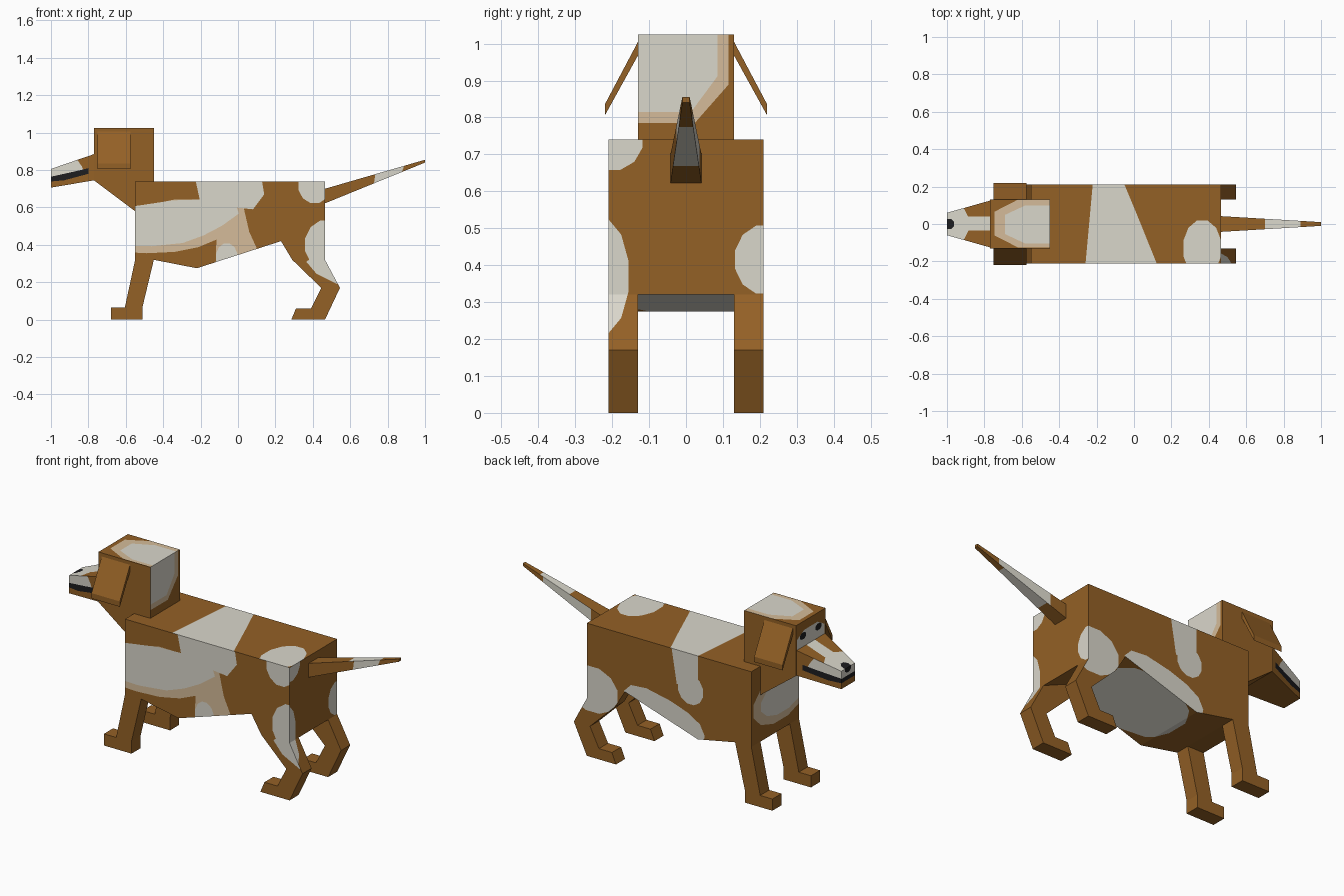
import bpy, bmesh
from math import sin, cos, tau
from mathutils import Vector

if "Cube" in bpy.data.objects:
    bpy.data.objects.remove(bpy.data.objects["Cube"])

# ---------- colours ----------
MATS = []


def colour(name, *rgb):
    m = bpy.data.materials.new(name)
    m.diffuse_color = (*rgb, 1)
    m.use_nodes = True
    m.node_tree.nodes["Principled BSDF"].inputs["Base Color"].default_value = m.diffuse_color
    MATS.append(m)
    return len(MATS) - 1


BROWN = colour("brown coat", 0.296, 0.119, 0.019)
WHITE = colour("cream white", 0.70, 0.68, 0.60)
TAN = colour("pale tan", 0.66, 0.50, 0.32)
BLACK = colour("black", 0.012, 0.012, 0.014)


# ---------- patch outlines ----------
def spot(u, v, ru, rv, n=12):
    return [(u + ru * cos(tau * (i + .5) / n), v + rv * sin(tau * (i + .5) / n)) for i in range(n)]


def box(u0, u1, v0, v1):
    return [(u0, v0), (u1, v0), (u1, v1), (u0, v1)]


def soft(poly):
    """Cut every corner of an outline."""
    out = []
    for a, b in zip(poly, poly[1:] + poly[:1]):
        out += [tuple(Vector(a).lerp(Vector(b), t)) for t in (.25, .75)]
    return out


# ---------- painting ----------
def inside(p, poly):
    hit = False
    for (ax, ay), (bx, by) in zip(poly, poly[1:] + poly[:1]):
        if (ay > p[1]) != (by > p[1]) and p[0] < (bx - ax) * (p[1] - ay) / (by - ay) + ax:
            hit = not hit
    return hit


def facing(bm, side, poly):
    """Faces pointing mainly to one side that overlap the outline's bounds."""
    bm.normal_update()
    axis, sign = "xyz".index(side[1]), (1 if side[0] == "+" else -1)
    uv = [i for i in range(3) if i != axis]
    out = []
    for f in bm.faces:
        if f.normal[axis] * sign < max(abs(c) for c in f.normal) - 1e-6:
            continue
        if all(min(w.co[k] for w in f.verts) < max(p[i] for p in poly) and
               max(w.co[k] for w in f.verts) > min(p[i] for p in poly) for i, k in enumerate(uv)):
            out.append(f)
    return out, uv


def paint(bm, side, col, poly):
    """Cut a patch outline into one side and colour its inside."""
    for a, b in zip(poly, poly[1:] + poly[:1]):
        faces, (u, v) = facing(bm, side, poly)
        geom = list({e for f in faces for e in f.edges} | {w for f in faces for w in f.verts}) + faces
        co, no = Vector(), Vector()
        co[u], co[v], no[u], no[v] = a[0], a[1], b[1] - a[1], a[0] - b[0]
        bmesh.ops.bisect_plane(bm, geom=geom, dist=1e-5, plane_co=co, plane_no=no.normalized())
    faces, (u, v) = facing(bm, side, poly)
    for f in faces:
        c = f.calc_center_median()
        if inside((c[u], c[v]), poly):
            f.material_index = col


# ---------- building ----------
def finish(name, bm, patches=()):
    bmesh.ops.recalc_face_normals(bm, faces=bm.faces)
    if patches:
        bmesh.ops.triangulate(bm, faces=bm.faces[:])
    for p in patches:
        paint(bm, *p)
    me = bpy.data.meshes.new(name)
    bm.to_mesh(me)
    bm.free()
    for m in MATS:
        me.materials.append(m)
    bpy.context.collection.objects.link(bpy.data.objects.new(name, me))


def sweep(name, ring, move, patches=()):
    """Flat outline of 3D points, extruded along a vector."""
    bm = bmesh.new()
    f = bm.faces.new([bm.verts.new(p) for p in ring])
    ext = bmesh.ops.extrude_face_region(bm, geom=[f])["geom"]
    bmesh.ops.translate(bm, verts=[g for g in ext if isinstance(g, bmesh.types.BMVert)], vec=move)
    finish(name, bm, patches)


def slab(name, profile, y0, y1, patches=()):
    sweep(name, [(x, y0, z) for x, z in profile], (0, y1 - y0, 0), patches)


def taper(name, end_a, end_b, patches=()):
    """Block between two upright rectangles (x, half width, z low, z high)."""
    bm = bmesh.new()
    a, b = [[bm.verts.new((x, y, z)) for y, z in box(-w, w, lo, hi)] for x, w, lo, hi in (end_a, end_b)]
    bm.faces.new(a)
    bm.faces.new(b)
    for i in range(4):
        j = (i + 1) % 4
        bm.faces.new((a[i], a[j], b[j], b[i]))
    finish(name, bm, patches)


# ---------- coat patches ----------
thigh_right = [("-y", WHITE, spot(.47, .40, .115, .135)),
               ("-y", WHITE, [(.365, .31), (.42, .245), (.53, .19), (.50, .40)])]
thigh_left = [("+y", WHITE, spot(.43, .38, .16, .13))]
rump_right = [("+x", WHITE, spot(-.23, .37, .077, .16))]
flank_right = [
    ("-y", TAN, soft([(-.75, .56), (-.2, .67), (.08, .55), (-.15, .40), (-.4, .35), (-.75, .37)])),
    ("-y", TAN, [(-.12, .28), (-.11, .60), (.03, .60), (.06, .47), (.11, .36)]),
    ("-y", WHITE, [(-.23, .76), (-.20, .62), (.08, .59), (.14, .67), (.125, .76)]),
    ("-y", WHITE, soft([(-.8, .57), (-.2, .66), (.05, .60), (-.13, .47), (-.35, .39), (-.8, .40)])),
    ("-y", WHITE, spot(-.06, .33, .06, .08)),
    ("-y", WHITE, spot(.41, .72, .09, .10)),
]
flank_left = [
    ("+y", WHITE, [(-.22, .76), (-.22, .55), (-.09, .55), (-.055, .76)]),
    ("+y", WHITE, spot(-.175, .54, .08, .085)),
    ("+y", WHITE, soft([(.26, .40), (.17, .49), (-.12, .43), (-.27, .34), (-.24, .20)])),
]
back_and_belly = [
    ("+z", WHITE, [(-.22, .22), (-.26, -.22), (.125, -.22), (.02, .04), (-.055, .22)]),
    ("+z", WHITE, spot(.365, -.13, .105, .155)),
    ("-z", WHITE, spot(-.02, .02, .245, .235)),
]
ends = [
    ("+x", WHITE, spot(-.20, .74, .085, .085)),
    ("+x", WHITE, spot(.21, .415, .08, .095)),
    ("-x", TAN, spot(-.05, .51, .25, .14)),
    ("-x", WHITE, spot(-.07, .51, .20, .10)),
]

# ---------- body ----------
slab("body", [(-.55, .74), (.465, .74), (.465, .32), (.23, .42), (-.22, .275), (-.45, .32), (-.55, .32)],
     -.21, .21, flank_right + flank_left + thigh_right + thigh_left + rump_right + back_and_belly + ends)

# ---------- legs ----------
front_leg = [(-.55, .32), (-.605, .065), (-.68, .065), (-.68, 0), (-.51, 0), (-.51, .07), (-.45, .32)]
hind_leg = [(.23, .42), (.29, .32), (.445, .17), (.39, .06), (.31, .06), (.285, 0), (.465, 0),
            (.545, .17), (.465, .32)]
for name, y, coat in (("right", -.21, thigh_right + rump_right), ("left", .13, thigh_left)):
    slab("front_leg_" + name, front_leg, y, y + .08)
    slab("hind_leg_" + name, hind_leg, y, y + .08, coat)

# ---------- head and neck, with crown patch and eyes ----------
slab("head", [(-.77, 1.025), (-.45, 1.025), (-.45, .74), (-.55, .74), (-.55, .58), (-.77, .745)], -.13, .13, [
    ("+z", TAN, soft(box(-.745, -.25, -.125, .13))),
    ("+z", WHITE, soft(box(-.69, -.25, -.105, .10))),
    ("+x", TAN, soft(box(-.25, .115, .785, 1.2))),
    ("+x", WHITE, soft(box(-.20, .085, .815, 1.2))),
    ("-x", WHITE, soft(box(-.12, .12, .84, .975))),
    ("-x", BLACK, spot(.068, .945, .03, .02, 8)),
    ("-x", BLACK, spot(-.068, .945, .03, .02, 8)),
])

# ---------- muzzle with blaze, mouth line and nose ----------
lip = [(-1.01, .76), (-.82, .785), (-.835, .82), (-.87, .87), (-1.01, .83)]
mouth = [(-1.01, .738), (-.93, .745), (-.80, .78), (-.80, .81), (-.87, .793), (-1.01, .762)]
taper("muzzle", (-1.0, .06, .706, .806), (-.77, .125, .745, .885),
      [(s, c, p) for s in ("-y", "+y") for c, p in ((WHITE, lip), (BLACK, mouth))] + [
          ("+z", WHITE, box(-.95, -.76, -.035, .04)),
          ("+z", WHITE, spot(-.98, 0, .10, .12)),
          ("+z", BLACK, spot(-.99, 0, .03, .03, 8)),
          ("-x", WHITE, box(-.08, .08, .76, .82)),
          ("-x", BLACK, box(-.08, .08, .738, .762)),
          ("-x", BLACK, spot(0, .80, .03, .022, 8))])

# ---------- ears: slanted plates ----------
for name, s in (("right", -1), ("left", 1)):
    edge = [(.13, 1.005), (.22, .835), (.22, .805), (.13, .968)]
    sweep("ear_" + name, [(-.75, s * y, z) for y, z in edge], (.175, 0, 0))

# ---------- tail with pale band ----------
taper("tail", (.465, .042, .622, .70), (1.0, .01, .84, .855), [
    ("-y", WHITE, [(.71, .6), (.80, .6), (.92, .9), (.75, .9)]),
    ("+y", WHITE, box(.56, .87, .5, .95)),
    ("+z", WHITE, box(.70, .89, -.1, .1)),
    ("-z", WHITE, box(.58, .84, -.1, .1)),
])
